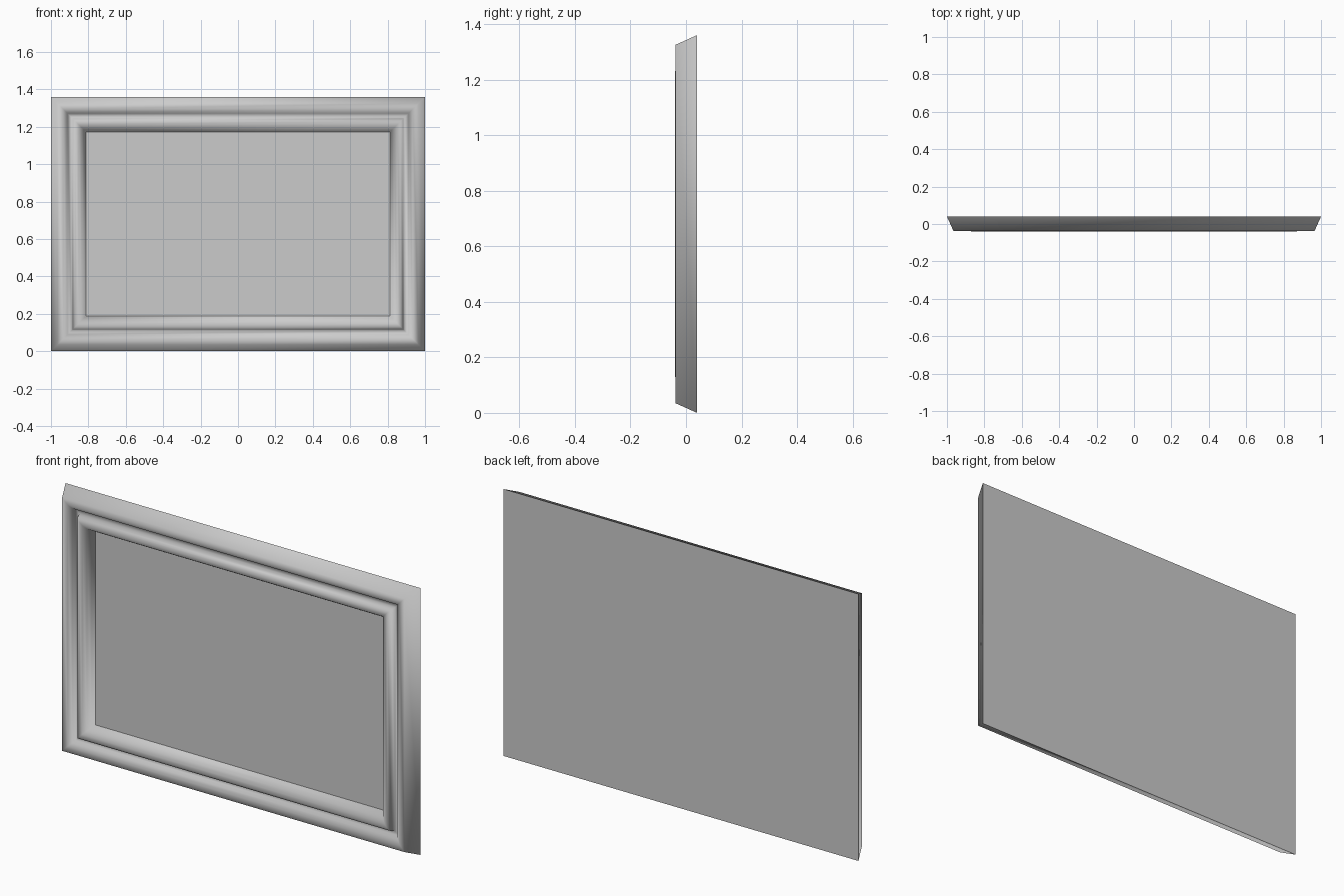
import bpy
import bmesh

W, H = 2.0, 1.36          # overall width and height
BACK = 0.04               # depth of the back plane
PANEL_INSET, PANEL_Y = 0.187, 0.015

# Moulding cross-section: (inset from the outer edge, depth y)
PROFILE = [(0, BACK), (0.035, -0.038), (0.065, -0.036), (0.083, -0.024),
           (0.09, -0.006), (0.11, -0.006), (0.117, -0.03), (0.13, -0.04),
           (0.148, -0.037), (0.165, -0.024), (0.178, -0.004),
           (PANEL_INSET, PANEL_Y)]

cube = bpy.data.objects.get("Cube")
if cube:
    bpy.data.objects.remove(cube, do_unlink=True)

grey = bpy.data.materials.new("light_grey")
grey.use_nodes = True
colour = (0.6, 0.6, 0.6, 1)
grey.diffuse_color = colour
grey.node_tree.nodes["Principled BSDF"].inputs["Base Color"].default_value = colour


def ring(bm, inset, y):
    """Four corners of a rectangle inset from the outer edge."""
    x, z0, z1 = W / 2 - inset, inset, H - inset
    return [bm.verts.new(p) for p in
            ((-x, y, z0), (x, y, z0), (x, y, z1), (-x, y, z1))]


def finish(bm, name, smooth):
    mesh = bpy.data.meshes.new(name)
    for f in bm.faces:
        f.smooth = smooth
    bm.to_mesh(mesh)
    bm.free()
    mesh.materials.append(grey)
    obj = bpy.data.objects.new(name, mesh)
    bpy.context.collection.objects.link(obj)
    return obj


# Mitred moulding swept round the rectangle, smooth over its corners
bm = bmesh.new()
rings = [ring(bm, *p) for p in PROFILE]
for a, b in zip(rings, rings[1:]):
    for i in range(4):
        j = (i + 1) % 4
        bm.faces.new((a[i], a[j], b[j], b[i]))
finish(bm, "frame_moulding", True)

# Flat recessed panel facing the front
bm = bmesh.new()
bm.faces.new(ring(bm, PANEL_INSET, PANEL_Y))
finish(bm, "inner_panel", False)

# Flat back facing the rear
bm = bmesh.new()
bm.faces.new(reversed(ring(bm, 0, BACK)))
finish(bm, "back_board", False)
